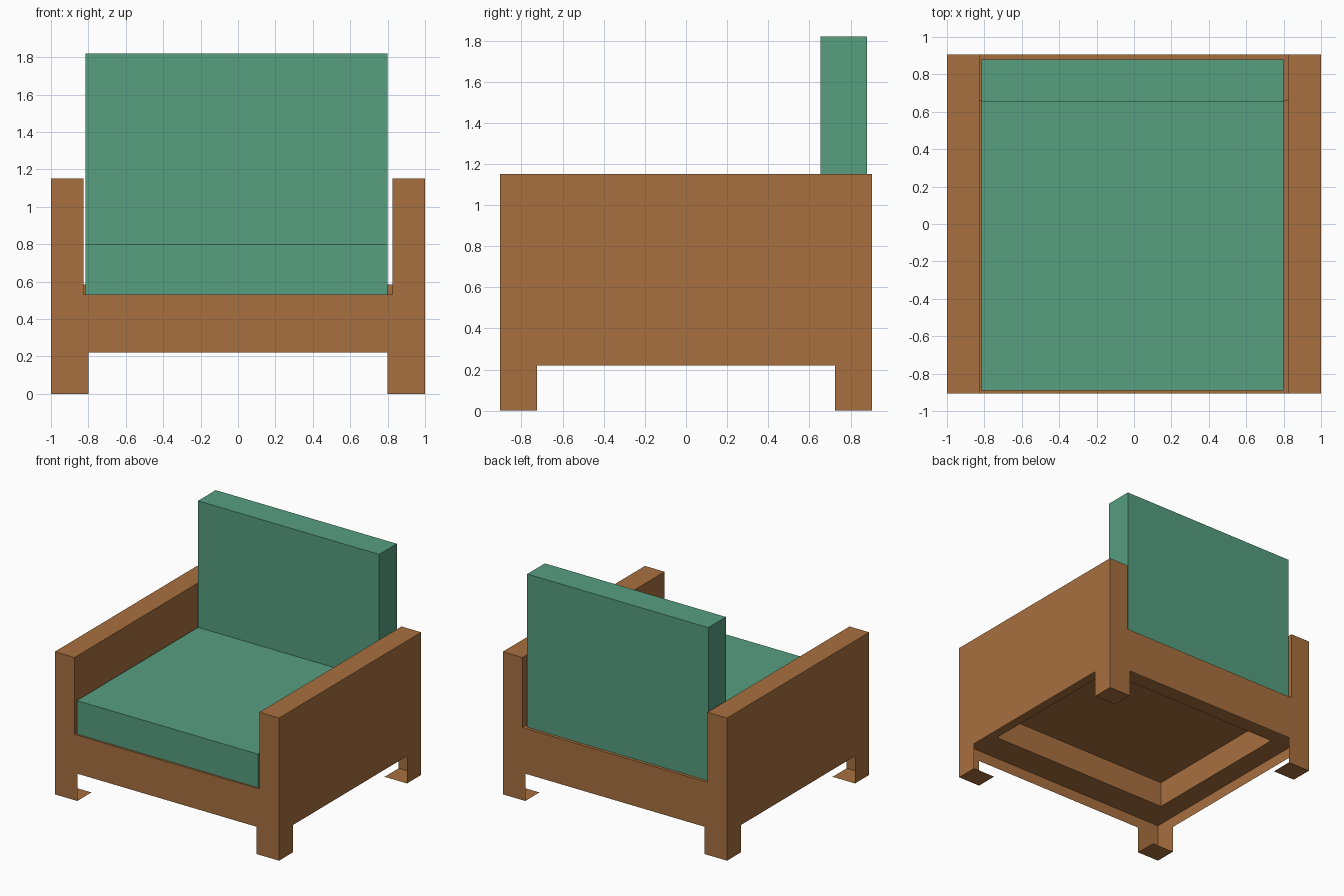
import bpy, bmesh

if "Cube" in bpy.data.objects:
    bpy.data.objects.remove(bpy.data.objects["Cube"])

def material(name, rgb):
    m = bpy.data.materials.new(name)
    m.diffuse_color = (*rgb, 1)
    m.use_nodes = True
    m.node_tree.nodes["Principled BSDF"].inputs["Base Color"].default_value = m.diffuse_color
    return m

wood = material("brown wood", (0.39, 0.162, 0.05))
fabric = material("green fabric", (0.093, 0.342, 0.216))

def finish(name, bm, mat):
    me = bpy.data.meshes.new(name)
    bm.to_mesh(me)
    bm.free()
    me.materials.append(mat)
    ob = bpy.data.objects.new(name, me)
    bpy.context.collection.objects.link(ob)
    return ob

def box(name, lo, hi, mat):
    bm = bmesh.new()
    bmesh.ops.create_cube(bm, size=1)
    for v in bm.verts:
        v.co = [(a + b) / 2 + c * (b - a) for a, b, c in zip(lo, hi, v.co)]
    return finish(name, bm, mat)

W, D = 1.0, 0.905            # half width and half depth
ARM_IN, RAIL_IN = 0.825, 0.66
BASE, SEAT = 0.31, 0.53      # underside of the frame, seat deck height
LEG_X, LEG_Y, SKIRT = 0.80, 0.725, 0.22

# Arms
for side, lo, hi in (("left", -W, -ARM_IN), ("right", ARM_IN, W)):
    box(side + "_arm", (lo, -D, BASE), (hi, D, 1.15), wood)

# Front and back rails, and the deck that carries the seat
box("front_rail", (-ARM_IN, -D, BASE), (ARM_IN, -RAIL_IN, SEAT), wood)
box("back_rail", (-ARM_IN, RAIL_IN, BASE), (ARM_IN, D, 0.585), wood)
box("seat_deck", (-ARM_IN, -RAIL_IN, SEAT - 0.01), (ARM_IN, RAIL_IN, SEAT), wood)

# Base skirt: thin outer walls cut out between the legs, with leg foot plates
bm = bmesh.new()

def face(pts):
    bm.faces.new([bm.verts.new(p) for p in pts])

def wall_profile(half, cut):
    return [(-half, 0), (-cut, 0), (-cut, SKIRT), (cut, SKIRT),
            (cut, 0), (half, 0), (half, BASE), (-half, BASE)]

for s in (-1, 1):
    face([(-s * u, s * D, z) for u, z in wall_profile(W, LEG_X)])
    face([(s * W, s * u, z) for u, z in wall_profile(D, LEG_Y)])
    for t in (-1, 1):
        x0, x1 = sorted((s * LEG_X, s * W))
        y0, y1 = sorted((t * LEG_Y, t * D))
        face([(x0, y0, 0), (x0, y1, 0), (x1, y1, 0), (x1, y0, 0)])
bmesh.ops.remove_doubles(bm, verts=bm.verts, dist=1e-4)
finish("base_skirt_and_legs", bm, wood)

# Cushions
box("seat_cushion", (-0.815, -0.89, SEAT), (0.80, 0.665, 0.80), fabric)
box("back_cushion", (-0.815, 0.655, SEAT), (0.80, 0.88, 1.82), fabric)
